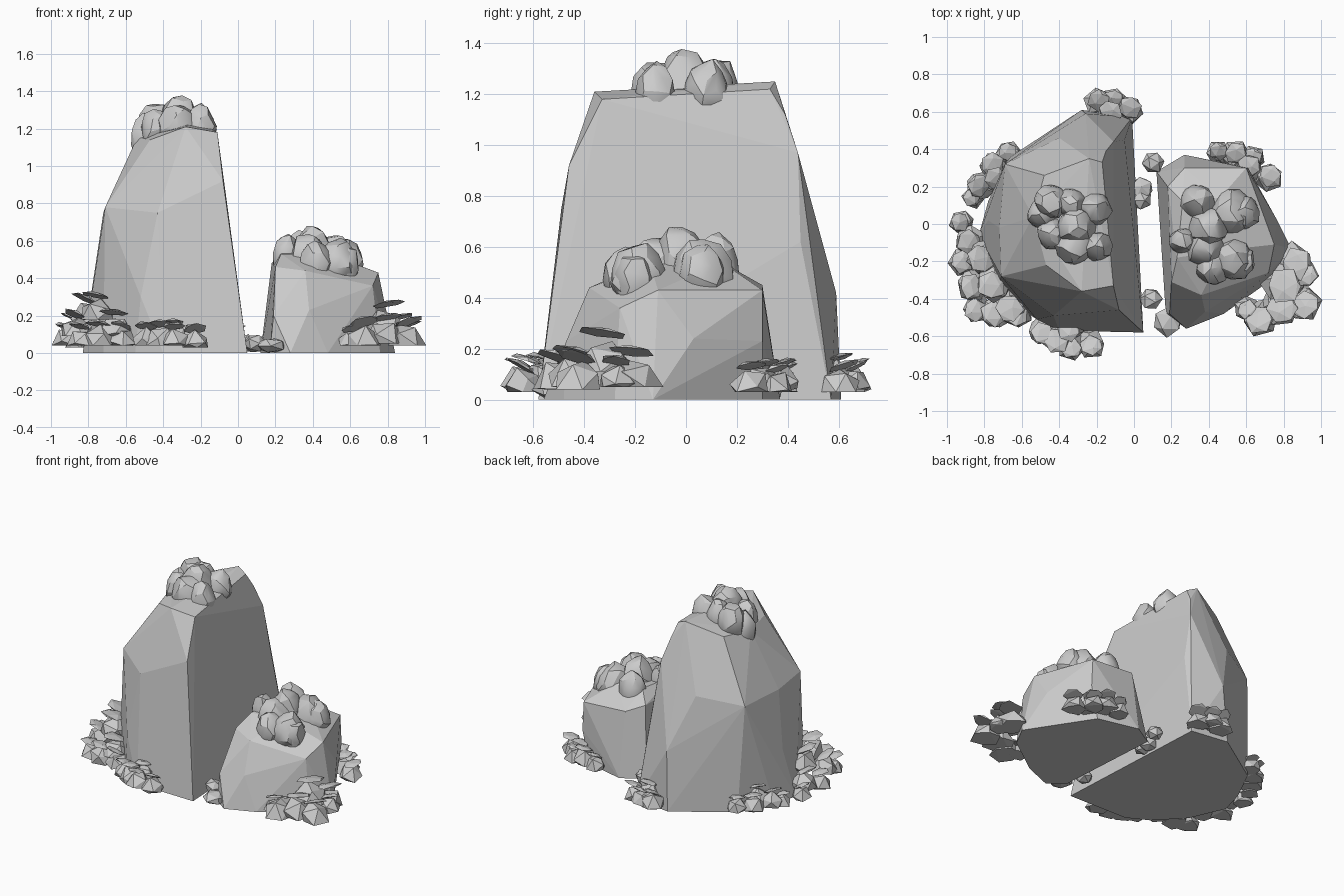
import bpy
import bmesh
import math
import random
from mathutils import Matrix, Vector, Euler

random.seed(4)
if "Cube" in bpy.data.objects:
    bpy.data.objects.remove(bpy.data.objects["Cube"], do_unlink=True)

stone = bpy.data.materials.new("pale stone grey")
stone.use_nodes = True
stone.diffuse_color = (0.6, 0.6, 0.6, 1)
stone.node_tree.nodes["Principled BSDF"].inputs["Base Color"].default_value = (0.6, 0.6, 0.6, 1)


def add_hulls(name, point_sets, smooth=False):
    """One object made of a convex faceted solid for every set of points."""
    joined = bmesh.new()
    for points in point_sets:
        bm = bmesh.new()
        for p in points:
            bm.verts.new(p)
        result = bmesh.ops.convex_hull(bm, input=bm.verts)
        unused = set(result["geom_interior"]) | set(result["geom_unused"])
        loose = [v for v in unused if isinstance(v, bmesh.types.BMVert)]
        bmesh.ops.delete(bm, geom=loose, context="VERTS")
        bmesh.ops.dissolve_limit(bm, angle_limit=math.radians(3), verts=bm.verts, edges=bm.edges)
        bmesh.ops.recalc_face_normals(bm, faces=bm.faces)
        part = bpy.data.meshes.new("part")
        bm.to_mesh(part)
        bm.free()
        joined.from_mesh(part)
        bpy.data.meshes.remove(part)
    mesh = bpy.data.meshes.new(name)
    joined.to_mesh(mesh)
    joined.free()
    mesh.materials.append(stone)
    obj = bpy.data.objects.new(name, mesh)
    bpy.context.collection.objects.link(obj)
    if smooth:
        bpy.ops.object.select_all(action="DESELECT")
        obj.select_set(True)
        bpy.context.view_layer.objects.active = obj
        bpy.ops.object.shade_smooth_by_angle(angle=math.radians(25))


def centi(points):
    """Points written in hundredths of a unit."""
    return [Vector(p) / 100 for p in points]


def blob(center, size, detail=1, floor=-1.2, lean=Matrix.Identity(3)):
    """Jittered ball of points; the floor value flattens its underside."""
    bm = bmesh.new()
    bmesh.ops.create_icosphere(bm, subdivisions=detail, radius=1)
    spin = Euler([random.uniform(0, math.tau) for axis in range(3)]).to_matrix()
    points = []
    for v in bm.verts:
        p = spin @ v.co * random.uniform(0.93, 1.12)
        p.z = max(p.z, floor)
        points.append(lean @ Vector((p.x * size[0], p.y * size[1], p.z * size[2])) + center)
    bm.free()
    return points


# Tall rock with one steep flat side
tall_rock = centi([
    (5, -58, 0), (-40, -57, 0), (-55, -49, 0), (-72, -31, 0), (-83, -6, 0),
    (-78, 12, 0), (-66, 36, 0), (-28, 61, 0), (-1, 57, 0),
    (-26, 59, 42), (-5, 45, 62), (-11, 44, 97), (-15, 39, 112), (-17, 33, 122),
    (-11, -33, 118), (-8, -46, 92), (-43, -49, 75), (-52, -51, 30),
    (-71, -28, 78), (-78, 2, 35), (-69, 32, 75), (-72, -2, 75), (-40, 46, 80),
    (-28, -36, 121), (-47, -22, 114), (-54, 4, 115), (-48, 26, 117), (-24, 35, 125),
])
add_hulls("tall_rock", [tall_rock])

# Low rock beside it
low_rock = centi([
    (12, 28, 0), (27, 37, 0), (56, 30, 0), (84, -13, 0), (76, -28, 0),
    (48, -48, 0), (28, -56, 0), (17, -48, 0), (14, 0, 0),
    (76, 3, 24), (61, 30, 23), (60, 30, 43), (75, -11, 43), (72, -26, 36),
    (38, -47, 23), (19, -48, 20), (20, -31, 46), (36, -38, 44),
    (18, 20, 48), (27, 30, 45), (23, -18, 53), (26, 12, 55), (46, 14, 54), (48, -14, 53),
])
add_hulls("low_rock", [low_rock])

# Rounded lumps crowning each rock: x, y, top height, radius, length
tall_crown = [(-44, 12, 134, 9, 13), (-31, -1, 138, 10, 14), (-21, 8, 133, 9, 12),
              (-32, -11, 133, 10, 13), (-20, -12, 132, 8, 12), (-34, 11, 134, 8, 12),
              (-49, 5, 128, 8, 14), (-44, -5, 131, 8, 12)]
low_crown = [(34, 12, 65, 9, 13), (40, -2, 68, 10, 15), (52, 6, 63, 12, 14),
             (38, -13, 64, 10, 14), (53, -19, 61, 11, 13), (26, -9, 64, 7, 13),
             (42, -23, 60, 9, 12), (58, 6, 61, 9, 12), (57, -20, 58, 8, 11)]
for name, lumps in (("tall_rock_crown", tall_crown), ("low_rock_crown", low_crown)):
    add_hulls(name, [
        blob(Vector((x, y, top - length)) / 100, Vector((radius, radius, length)) / 100, detail=2)
        for x, y, top, radius, length in lumps], smooth=True)

# Loose pebbles in the gap
pebbles = [(10, 33, 5, 6), (4, 19, 5, 6), (4, 13, 5, 6), (9, -40, 5, 6), (18, -52, 4, 8)]
add_hulls("gap_pebbles", [
    blob(Vector((x, y, z)) / 100, Vector((r, r, z)) / 100, floor=-0.9)
    for x, y, z, r in pebbles])

# Flat-bottomed stones, each with a thin cap tipped outward: x, y, base height, radius
clusters = {
    "left_back_cluster": [(-67, 38, 3, 7), (-75, 31, 3, 8), (-82, 20, 4, 8), (-86, 14, 3, 6),
                          (-73, 24, 6, 8)],
    "left_side_cluster": [(-92, 1, 4, 7), (-87, -9, 7, 9), (-91, -20, 4, 8), (-80, -18, 16, 10),
                          (-75, -32, 18, 10), (-86, -33, 9, 9)],
    "left_front_cluster": [(-84, -45, 4, 8), (-74, -47, 4, 9), (-66, -44, 9, 10), (-62, -48, 4, 8)],
    "front_cluster": [(-49, -57, 4, 8), (-41, -61, 4, 9), (-34, -65, 4, 8), (-23, -64, 3, 8),
                      (-35, -56, 6, 8)],
    "back_cluster": [(-19, 65, 3, 8), (-11, 66, 4, 7), (-3, 61, 3, 8), (-13, 59, 6, 8)],
    "right_back_cluster": [(45, 38, 3, 7), (54, 37, 4, 8), (63, 35, 3, 7), (72, 25, 3, 8),
                           (61, 30, 4, 8)],
    "right_front_cluster": [(85, -21, 5, 11), (91, -27, 5, 8), (79, -32, 11, 12), (90, -42, 4, 10),
                            (78, -44, 5, 11), (67, -50, 4, 10), (60, -45, 4, 7)],
}
for name, stones in clusters.items():
    shapes = []
    for x, y, z, r in stones:
        base = Vector((x, y, z)) / 100
        radius = r / 100
        outward = Vector((x - math.copysign(35, x), y, 0)).normalized()
        shapes.append(blob(base, (radius, radius, min(radius * 1.2, 0.12)), floor=0))
        tip = Matrix.Rotation(random.uniform(0.2, 0.5), 3, outward.cross(Vector((0, 0, 1))))
        cap = base + outward * radius * 0.15 + Vector((0, 0, radius * 1.25))
        shapes.append(blob(cap, (radius * 0.8, radius * 0.8, 0.02), floor=0, lean=tip))
    add_hulls(name, shapes)
